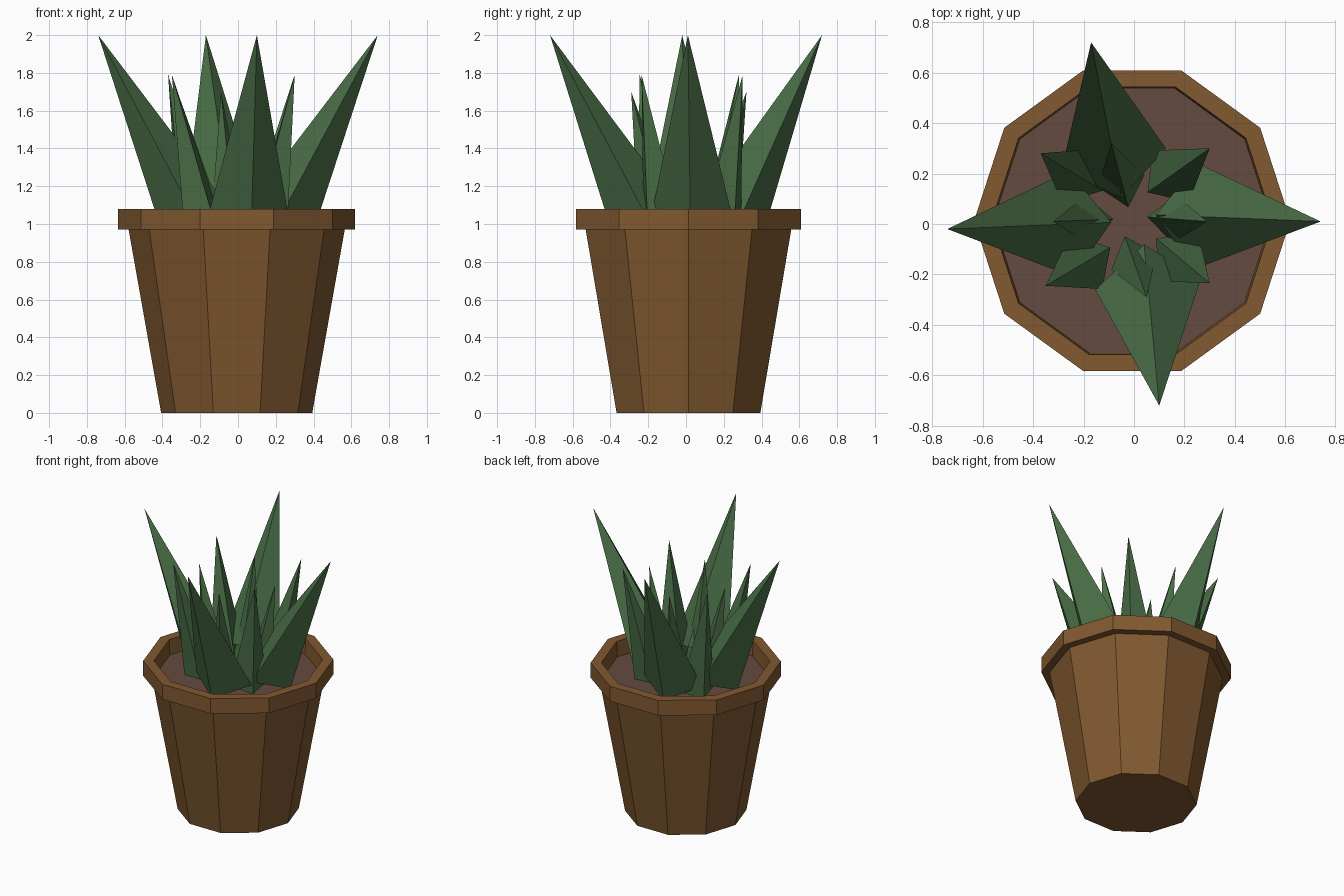
import bpy
from math import cos, sin, pi
from mathutils import Vector

if "Cube" in bpy.data.objects:
    bpy.data.objects.remove(bpy.data.objects["Cube"])


def material(name, rgb):
    m = bpy.data.materials.new(name)
    m.diffuse_color = (*rgb, 1)
    m.use_nodes = True
    m.node_tree.nodes["Principled BSDF"].inputs["Base Color"].default_value = m.diffuse_color
    return m


def add_mesh(name, verts, faces, mat):
    me = bpy.data.meshes.new(name)
    me.from_pydata(verts, [], faces)
    me.materials.append(mat)
    ob = bpy.data.objects.new(name, me)
    bpy.context.collection.objects.link(ob)
    return ob


CLAY = material("clay", (0.22, 0.10, 0.03))
EARTH = material("earth", (0.13, 0.07, 0.05))
GREEN = material("leaf_green", (0.065, 0.15, 0.06))
SIDES = 10
CX, CY = -0.007, 0.013


def ring(r, z):
    return [(CX + r * cos(2 * pi * i / SIDES), CY + r * sin(2 * pi * i / SIDES), z)
            for i in range(SIDES)]


# Pot: ten-sided tapered body, overhanging rim and inner wall
profile = [(0.40, 0), (0.572, 0.97), (0.627, 0.97), (0.627, 1.08), (0.557, 1.08), (0.55, 0.96)]
verts = [v for r, z in profile for v in ring(r, z)]
faces = [tuple(reversed(range(SIDES)))]
for k in range(len(profile) - 1):
    for i in range(SIDES):
        j = (i + 1) % SIDES
        a, b = k * SIDES, (k + 1) * SIDES
        faces.append((a + i, a + j, b + j, b + i))
add_mesh("pot", verts, faces, CLAY)

# Soil disc inside the rim
add_mesh("soil", ring(0.553, 0.97), [tuple(range(SIDES))], EARTH)


# Leaf: four-sided cone leaning out, with its base square to its axis
def leaf(name, tip, base, half_width, depth):
    tip, base = Vector(tip), Vector(base)
    axis = (tip - base).normalized()
    side = axis.cross(Vector((0, 0, 1))).normalized()
    out = side.cross(axis).normalized()
    if out.z > 0:
        out = -out
    corners = [base + out * depth, base + side * half_width,
               base - out * depth, base - side * half_width]
    if (corners[1] - corners[0]).cross(corners[2] - corners[1]).dot(axis) < 0:
        corners.reverse()
    faces = [(3, 2, 1, 0)] + [(i, (i + 1) % 4, 4) for i in range(4)]
    add_mesh(name, corners + [tip], faces, GREEN)


# Tip x, y and base x, y of each leaf, clockwise tiers from outside to inside
tiers = [
    ("outer_leaf", 2.00, 1.06, 0.21, 0.18,
     [(0.74, 0.01, 0.245, 0.03), (0.10, -0.72, 0.055, -0.24),
      (-0.74, -0.02, -0.25, 0.0), (-0.17, 0.72, -0.08, 0.26)]),
    ("middle_leaf", 1.79, 1.01, 0.125, 0.115,
     [(0.30, 0.30, 0.145, 0.19), (-0.37, 0.28, -0.22, 0.19),
      (-0.35, -0.245, -0.19, -0.15), (0.30, -0.235, 0.175, -0.13)]),
    ("inner_leaf", 1.70, 1.01, 0.095, 0.11,
     [(0.29, 0.01, 0.16, 0.02), (0.05, -0.29, 0.0, -0.15),
      (-0.32, 0.01, -0.19, 0.015), (-0.09, 0.32, -0.05, 0.17)]),
]
for name, tip_z, base_z, width, depth, spots in tiers:
    for n, (tx, ty, bx, by) in enumerate(spots, 1):
        leaf(f"{name}_{n}", (tx, ty, tip_z), (bx, by, base_z), width, depth)
